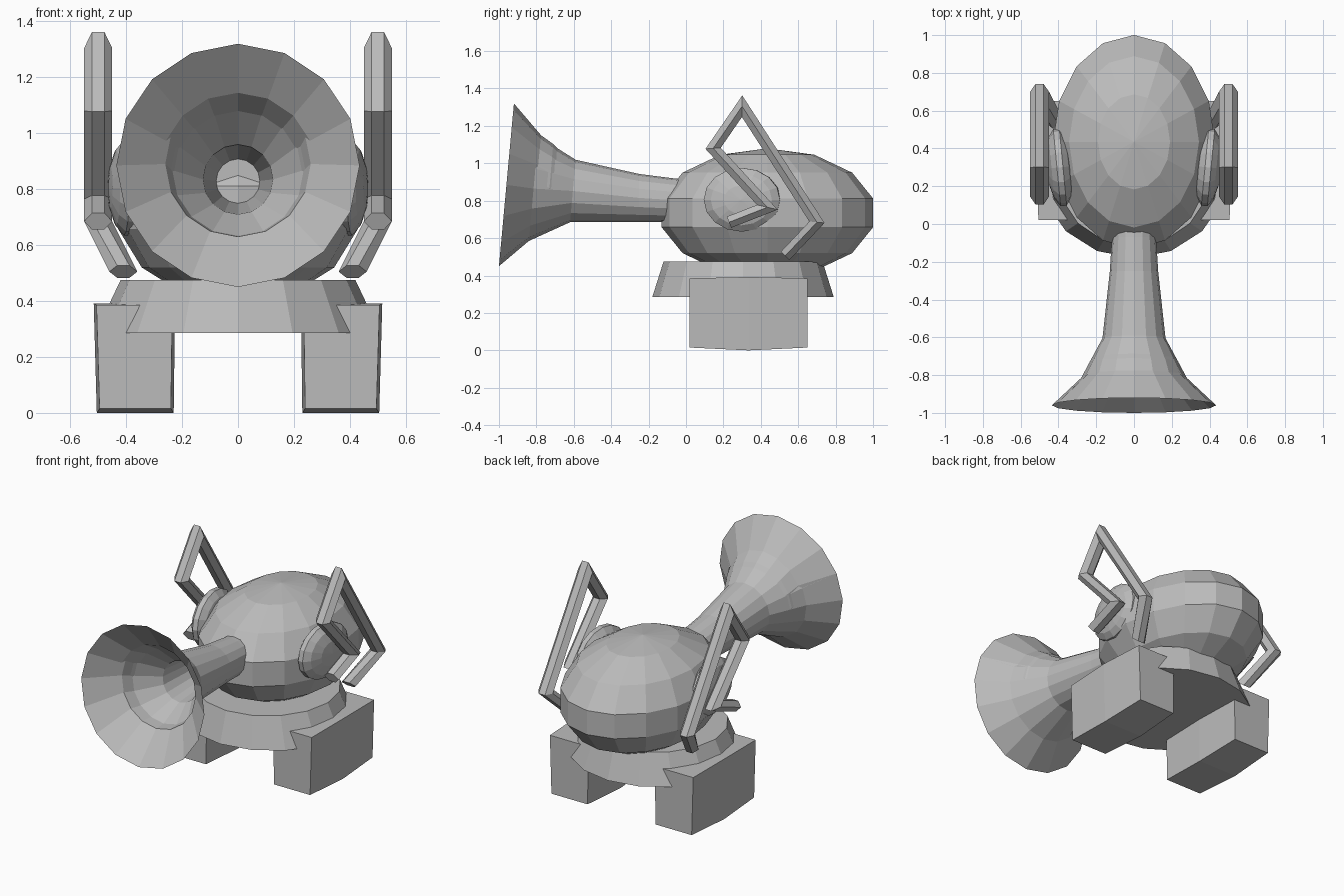
import bpy, bmesh, math
from mathutils import Matrix, Vector

cube = bpy.data.objects.get("Cube")
if cube:
    bpy.data.objects.remove(cube, do_unlink=True)

SIDES = 16
grey = bpy.data.materials.new("plain_grey")
grey.use_nodes = True
grey.diffuse_color = (0.5, 0.5, 0.5, 1)
grey.node_tree.nodes["Principled BSDF"].inputs["Base Color"].default_value = (0.5, 0.5, 0.5, 1)


def finish(bm, name, mirror=False):
    bmesh.ops.recalc_face_normals(bm, faces=bm.faces)
    mesh = bpy.data.meshes.new(name)
    bm.to_mesh(mesh)
    bm.free()
    mesh.materials.append(grey)
    obj = bpy.data.objects.new(name, mesh)
    bpy.context.collection.objects.link(obj)
    if mirror:
        obj.modifiers.new("Mirror", 'MIRROR').use_mirror_merge = False
    return obj


def loft(name, rings, mirror=False):
    """Skin a list of equal-length rings and cap both ends."""
    bm = bmesh.new()
    loops = [[bm.verts.new(p) for p in ring] for ring in rings]
    for a, b in zip(loops, loops[1:]):
        for i in range(len(a)):
            j = (i + 1) % len(a)
            bm.faces.new((a[i], a[j], b[j], b[i]))
    bm.faces.new(loops[0])
    bm.faces.new(loops[-1])
    return finish(bm, name, mirror)


def ellipsoid(name, centre, radii, turn=Matrix(), mirror=False):
    bm = bmesh.new()
    m = Matrix.Translation(centre) @ turn @ Matrix.Diagonal((*radii, 1))
    bmesh.ops.create_uvsphere(bm, u_segments=SIDES, v_segments=7, radius=1, matrix=m)
    return finish(bm, name, mirror)


def circle():
    return [(math.sin(2 * math.pi * i / SIDES), math.cos(2 * math.pi * i / SIDES))
            for i in range(SIDES)]


# Rounded body and the flat round bulges on its sides
ellipsoid("body", (0, 0.435, 0.735), (0.44, 0.58, 0.345))
turn = Matrix.Rotation(math.radians(-5.5), 4, 'Z') @ Matrix.Rotation(math.pi / 2, 4, 'Y')
ellipsoid("side_bulge", (0.392, 0.3, 0.805), (0.175, 0.21, 0.072), turn, mirror=True)

# Tapered round base
loft("base", [[(rx * s, 0.305 + ry * c, z) for s, c in circle()]
              for rx, ry, z in ((0.51, 0.485, 0.285), (0.42, 0.425, 0.475))])

# Flared horn: outer wall, rim, then inner wall (y, z, radius, forward lean)
horn = [(0.05, 0.80, 0.11, 0), (-0.07, 0.803, 0.117, 0), (-0.25, 0.815, 0.128, 0),
        (-0.605, 0.852, 0.167, 0.015), (-0.815, 0.865, 0.28, 0.025),
        (-0.96, 0.885, 0.435, 0.04), (-0.80, 0.89, 0.26, 0.025),
        (-0.73, 0.868, 0.235, 0.02), (-0.58, 0.835, 0.125, 0.015), (-0.1, 0.83, 0.078, 0)]
loft("horn", [[(r * s, y + lean * c, z + r * c) for s, c in circle()]
              for y, z, r, lean in horn])

# Block feet, slightly bulging in the middle
feet = []
for y, b, low, high in ((0.02, 0, 0.015, 0.385), (0.335, 0.01, 0, 0.392), (0.65, 0, 0.015, 0.385)):
    feet.append([(0.24 - b, y, low), (0.495 + b, y, low),
                 (0.506 + b, y, high), (0.235 - b, y, high)])
loft("foot", feet, mirror=True)

# Folded six-sided arms, mitred at each bend
path = [Vector(p) for p in ((0.5, 0.23, 0.685), (0.5, 0.435, 0.765), (0.5, 0.145, 1.08),
                            (0.5, 0.3, 1.305), (0.5, 0.70, 0.685), (0.41, 0.53, 0.505))]
section = [(0.05, 0), (0.022, 0.032), (-0.022, 0.032),
           (-0.05, 0), (-0.022, -0.032), (0.022, -0.032)]


def side_normal(a, b):
    d = b - a
    return Vector((0, -d.z, d.y)).normalized()


normals = [side_normal(a, b) for a, b in zip(path, path[1:])]
rings = []
for i, p in enumerate(path):
    before, after = normals[max(i - 1, 0)], normals[min(i, len(normals) - 1)]
    mitre = (before + after).normalized()
    mitre /= mitre.dot(before)
    rings.append([p + Vector((x, 0, 0)) + mitre * t for x, t in section])
loft("folded_arm", rings, mirror=True)
